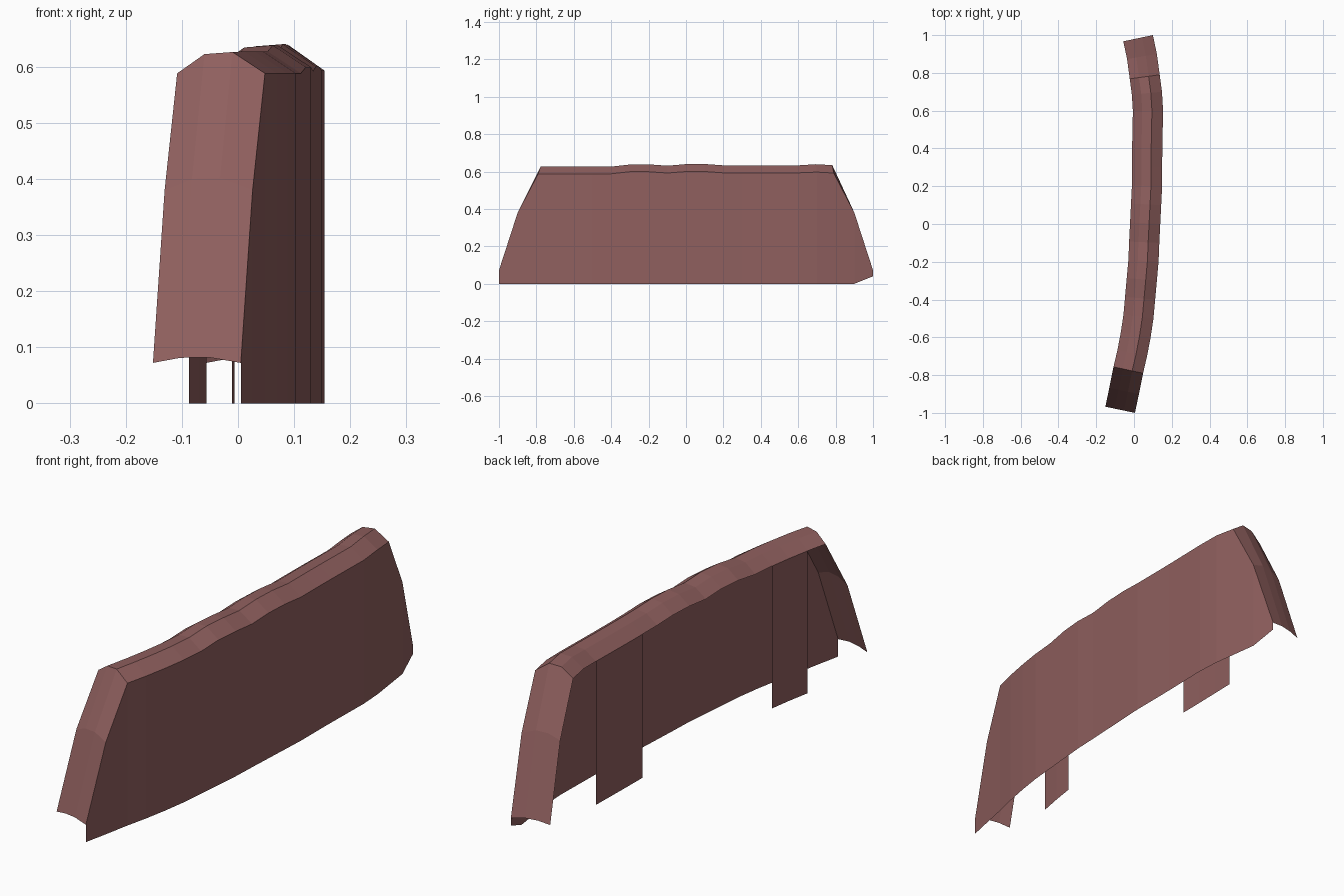
import bpy, bmesh
from mathutils import Vector

if "Cube" in bpy.data.objects:
    bpy.data.objects.remove(bpy.data.objects["Cube"])

mat = bpy.data.materials.new("dusty red brown")
mat.diffuse_color = (0.275, 0.115, 0.112, 1)
mat.use_nodes = True
mat.node_tree.nodes["Principled BSDF"].inputs["Base Color"].default_value = mat.diffuse_color

# Stations along the right-hand edge: y, x, edge height, crown rise
STATIONS = [
    (-1.0, .005, .072, .010), (-.9, .026, .38, .022), (-.79, .048, .588, .038),
    (-.7, .069, .588, .039), (-.6, .088, .588, .039), (-.5, .103, .588, .039),
    (-.4, .112, .588, .039), (-.3, .121, .599, .039), (-.2, .130, .599, .039),
    (-.1, .134, .592, .039), (0, .139, .600, .040), (.1, .144, .600, .040),
    (.2, .149, .593, .040), (.3, .149, .593, .040), (.4, .150, .593, .040),
    (.5, .152, .593, .040), (.6, .154, .593, .040), (.7, .148, .597, .042),
    (.79, .136, .592, .042), (.9, .121, .38, .022), (1.0, .100, .072, .010)]
WIDTH = .16
PROFILE = [(0, 0), (.37, 1), (.69, .9), (1, 0)]  # across from right to left


def make_sheet(name, rows):
    """Quad grid from equal-length rows of points."""
    bm = bmesh.new()
    grid = [[bm.verts.new(p) for p in row] for row in rows]
    for a, b in zip(grid, grid[1:]):
        for j in range(len(a) - 1):
            bm.faces.new((a[j], a[j + 1], b[j + 1], b[j]))
    me = bpy.data.meshes.new(name)
    bm.to_mesh(me)
    bm.free()
    me.materials.append(mat)
    ob = bpy.data.objects.new(name, me)
    bpy.context.collection.objects.link(ob)
    return ob


# Cross-sections square to the bent path
sections = []
for i, (y, x, z, rise) in enumerate(STATIONS):
    a, b = STATIONS[max(i - 1, 0)], STATIONS[min(i + 1, len(STATIONS) - 1)]
    t = Vector((b[1] - a[1], b[0] - a[0], 0)).normalized()
    left = Vector((-t.y, t.x, 0)) * WIDTH
    sections.append([Vector((x, y, z + rise * h)) + left * f for f, h in PROFILE])

# Arched top with sloping ends
make_sheet("arched_cover", sections)

# Full-length right wall, its far bottom corner lifted
wall = []
for s in sections:
    foot = .04 if s[0].y > .95 else 0
    wall.append([Vector((s[0].x, s[0].y, foot)), s[0]])
make_sheet("right_wall", wall)

# Two hanging panels on the open left side
for name, y0, y1 in (("front_left_panel", -.7, -.5), ("back_left_panel", .3, .6)):
    edge = [s[3] for s in sections if y0 - .01 < s[0].y < y1 + .01]
    make_sheet(name, [[p, Vector((p.x, p.y, 0))] for p in edge])
